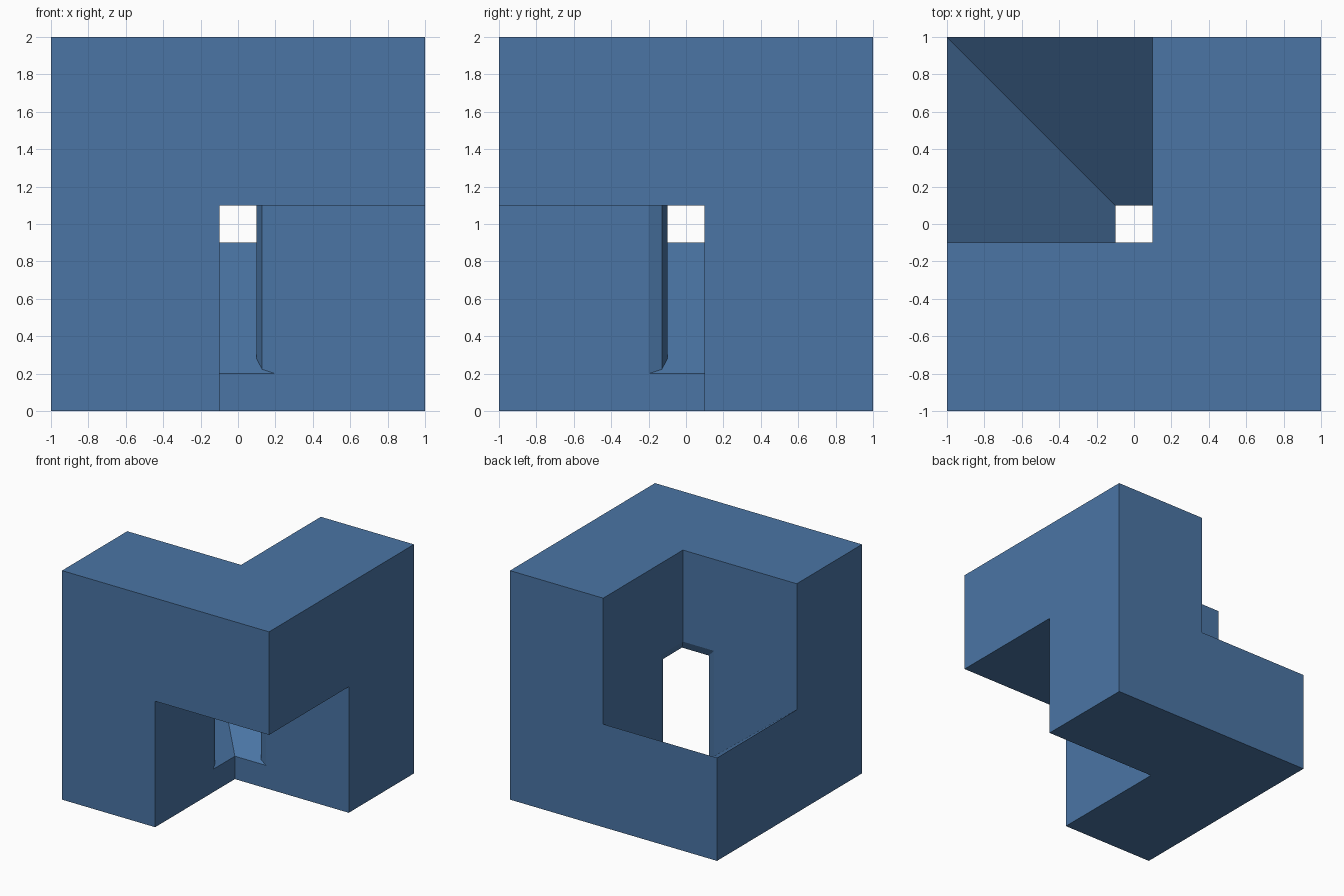
import bpy, bmesh, math

if "Cube" in bpy.data.objects:
    bpy.data.objects.remove(bpy.data.objects["Cube"])

K = 0.7 / 0.9          # steepness of the hopper floor
G = 0.1                # half width of the opening
R = 0.1                # rounding radius of the opening rim
E = 1.2                # cutters overshoot the block to here


def make_object(name, bm):
    bmesh.ops.recalc_face_normals(bm, faces=bm.faces[:])
    mesh = bpy.data.meshes.new(name)
    bm.to_mesh(mesh)
    bm.free()
    ob = bpy.data.objects.new(name, mesh)
    bpy.context.collection.objects.link(ob)
    return ob


def hull(name, points):
    bm = bmesh.new()
    for p in points:
        bm.verts.new(p)
    res = bmesh.ops.convex_hull(bm, input=bm.verts[:])
    loose = [v for v in bm.verts if not v.link_faces]
    bmesh.ops.delete(bm, geom=loose, context='VERTS')
    bmesh.ops.dissolve_limit(bm, angle_limit=0.01, verts=bm.verts[:], edges=bm.edges[:])
    return make_object(name, bm)


def box(name, xs, ys, zs):
    return hull(name, [(x, y, z) for x in xs for y in ys for z in zs])


# Solid block
block = box("notched_block", (-1, 1), (-1, 1), (0, 2))

# Lower notch at the front right
lower = box("lower_notch_cutter", (-G, E), (-E, G), (-0.2, 1 + G))

# Upper notch at the back left, with a floor sloping down to the opening
rim = 0.2 + K * (E - G)
upper = hull("upper_notch_cutter", [
    (-E, E, rim), (-E, -G, rim), (G, E, rim),
    (-G, G, 0.2), (-G, -G, 0.2), (G, G, 0.2), (G, -G, 0.2),
    (-E, E, 2.2), (-E, -G, 2.2), (G, E, 2.2), (G, -G, 2.2)])

# Rounded rim: a two-step arc swept up, across the lintel and down again
m = R * (1 - math.sqrt(0.5))
profile = [(R, 0), (m, m), (0, R), (-0.05, -0.05)]
bm = bmesh.new()
rings = [[], [], [], [], []]
for a, b in profile:
    low, high = 0.2 + K * a, 1 + G + a
    path = [(-G - a, -G - b, low), (-G - a, -G - b, high), (G + b, -G - b, high),
            (G + b, G + a, high), (G + b, G + a, low)]
    for ring, p in zip(rings, path):
        ring.append(bm.verts.new(p))
for r0, r1 in zip(rings, rings[1:]):
    for i in range(4):
        j = (i + 1) % 4
        bm.faces.new((r0[i], r0[j], r1[j], r1[i]))
bm.faces.new(rings[0])
bm.faces.new(rings[-1])
rounding = make_object("rim_rounding_cutter", bm)

# Cut the block
for cutter in (lower, upper, rounding):
    mod = block.modifiers.new(cutter.name, 'BOOLEAN')
    mod.operation = 'DIFFERENCE'
    mod.solver = 'EXACT'
    mod.object = cutter
bpy.context.view_layer.update()
deps = bpy.context.evaluated_depsgraph_get()
result = bpy.data.meshes.new_from_object(block.evaluated_get(deps))
block.modifiers.clear()
block.data = result
for cutter in (lower, upper, rounding):
    bpy.data.objects.remove(cutter)

# Colour
blue = bpy.data.materials.new("steel_blue")
blue.diffuse_color = (0.069, 0.178, 0.376, 1)
blue.use_nodes = True
blue.node_tree.nodes["Principled BSDF"].inputs["Base Color"].default_value = blue.diffuse_color
block.data.materials.clear()
block.data.materials.append(blue)
for f in block.data.polygons:
    f.material_index = 0
    f.use_smooth = False
